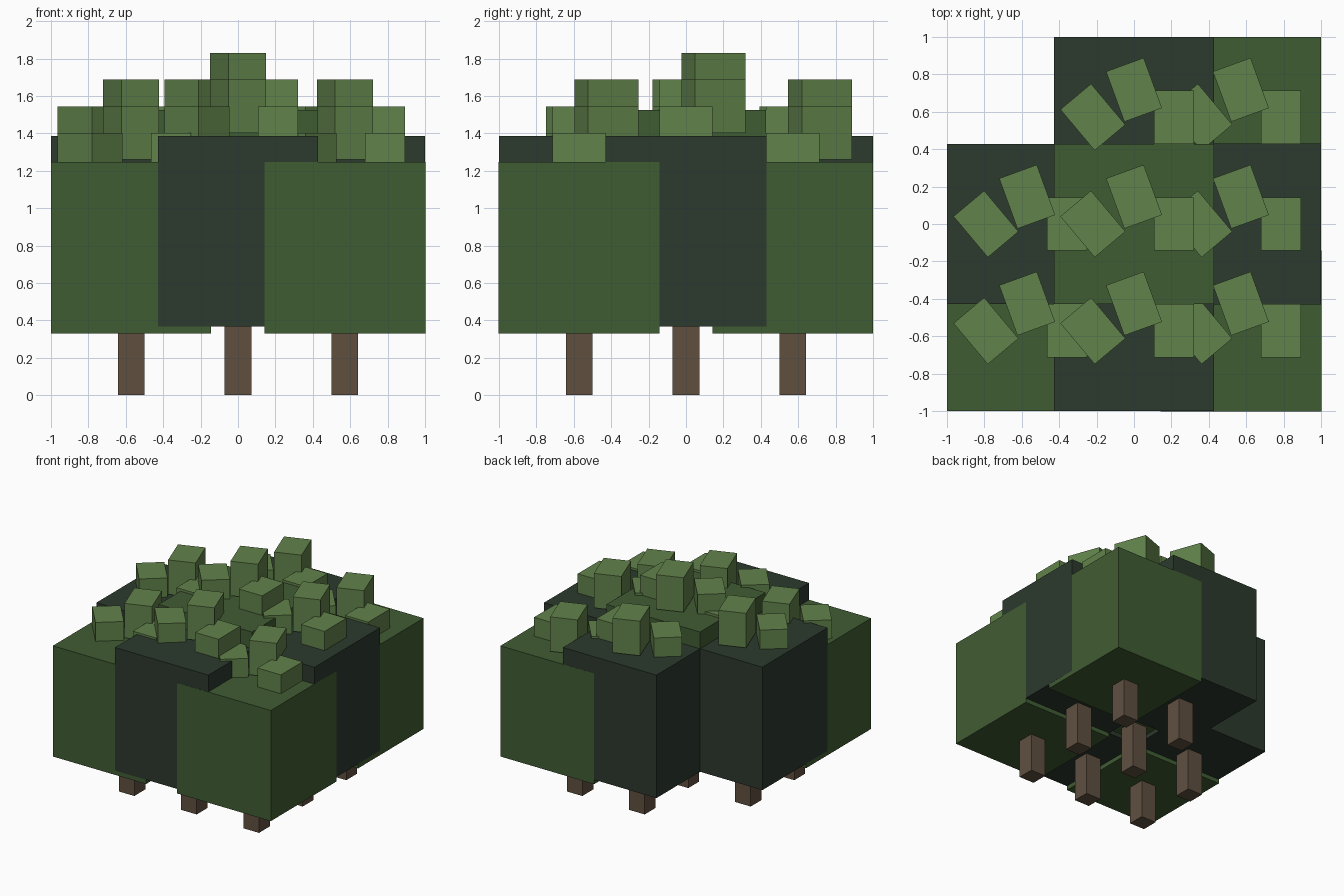
import bpy
from math import radians
from mathutils import Matrix

cube = bpy.data.objects.get("Cube")
if cube:
    bpy.data.objects.remove(cube, do_unlink=True)


def material(name, color):
    mat = bpy.data.materials.new(name)
    mat.use_nodes = True
    mat.diffuse_color = (*color, 1)
    bsdf = next(n for n in mat.node_tree.nodes if n.type == 'BSDF_PRINCIPLED')
    bsdf.inputs["Base Color"].default_value = (*color, 1)
    return mat


MID = material("mid green", (0.051, 0.107, 0.033))
DARK = material("dark green", (0.025, 0.041, 0.026))
LEAF = material("light leaf green", (0.120, 0.223, 0.069))
BARK = material("bark brown", (0.117, 0.080, 0.051))


def box(name, x, y, z0, z1, width, depth, mat, turn=0):
    """Box between two heights, turned about its vertical axis."""
    bpy.ops.mesh.primitive_cube_add(size=1)
    obj = bpy.context.object
    obj.name = name
    obj.matrix_world = (Matrix.Translation((x, y, (z0 + z1) / 2))
                        @ Matrix.Rotation(radians(turn), 4, 'Z')
                        @ Matrix.Diagonal((width, depth, z1 - z0, 1)))
    obj.data.materials.append(mat)
    return obj


STEP = 4 / 7
CROWN = 6 / 7
SMALL = 1.5 / 7
LARGE = 2 / 7


def tree(ix, iy):
    x, y = ix * STEP, iy * STEP
    # Trees grow taller towards the middle of the grove
    level = 2 - abs(ix) - abs(iy)
    bottom = 0.33 + 0.037 * level
    top = 1.247 + 0.139 * level
    tuft = 1.403 + 0.142 * level
    # Tiny size difference keeps touching crown walls from sharing a plane
    side = CROWN + 0.001 * (2 * ix - ix * iy)
    box("trunk", x, y, 0, bottom + 0.05, 1 / 7, 1 / 7, BARK)
    box("crown", x, y, bottom, top, side, side, DARK if level == 1 else MID)
    # Three leaf blocks on top of the crown
    box("tall_leaf_block", x, y + 0.146, tuft + 0.142 - LARGE, tuft + 0.142,
        SMALL, LARGE, LEAF, 20)
    box("turned_leaf_block", x - 0.22, y, tuft - SMALL, tuft, SMALL, LARGE, LEAF, 40)
    box("straight_leaf_block", x + SMALL, y, tuft - SMALL, tuft, SMALL, LARGE, LEAF)


# Three by three grove with one back corner left open
for ix in (-1, 0, 1):
    for iy in (-1, 0, 1):
        if (ix, iy) != (-1, 1):
            tree(ix, iy)
